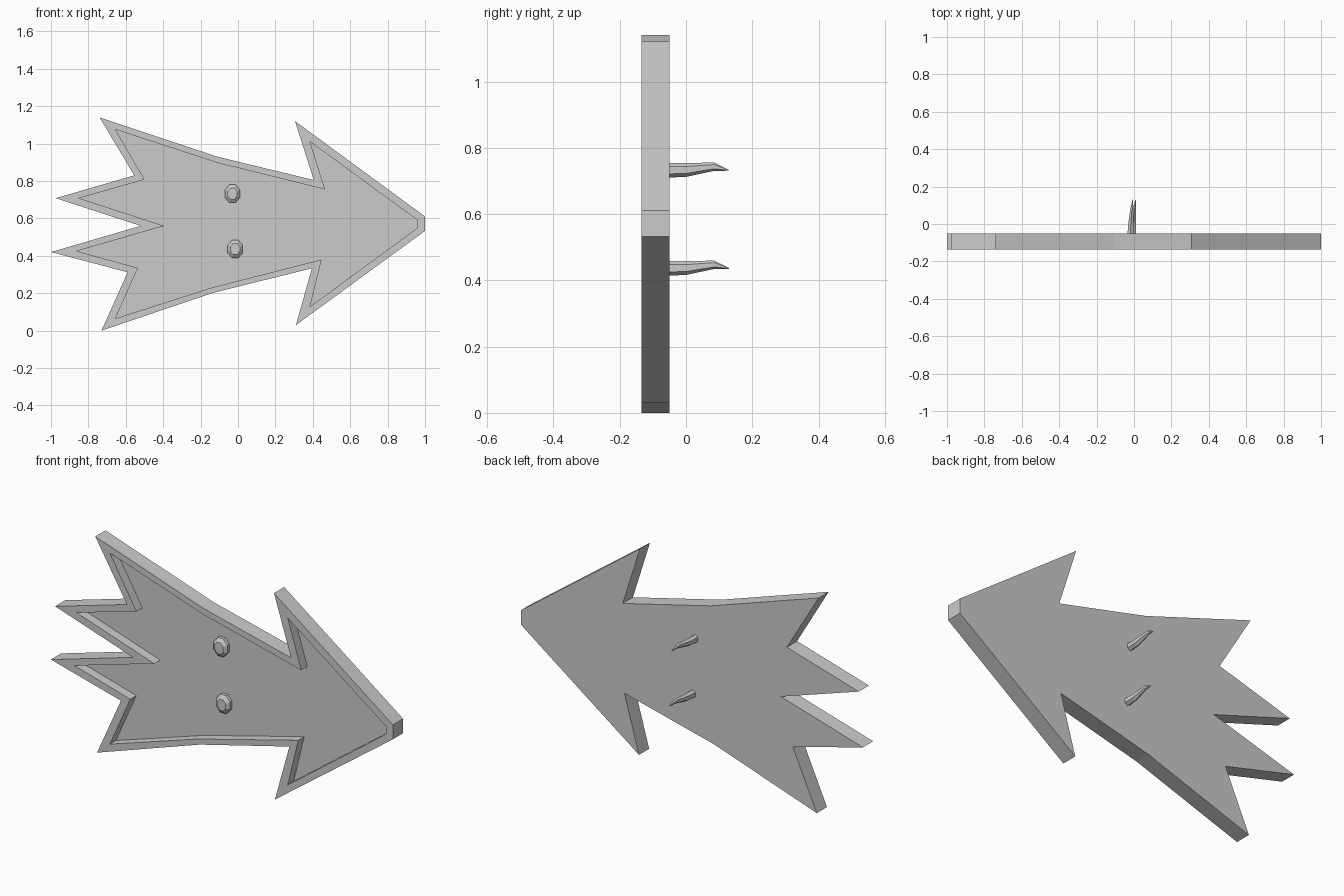
import bpy, bmesh, math

if "Cube" in bpy.data.objects:
    bpy.data.objects.remove(bpy.data.objects["Cube"])

# Board outline and recess outline in (x, z), matching point for point
OUTER = [(-.74, 1.14), (-.11, .93), (.405, .805), (.305, 1.12), (1, .61), (1, .533),
         (.31, .03), (.395, .333), (-.13, .203), (-.73, 0), (-.59, .312),
         (-1, .42), (-.52, .56), (-.975, .708), (-.555, .83)]
INNER = [(-.655, 1.075), (-.11, .897), (.465, .755), (.385, 1.01), (.96, .59), (.96, .55),
         (.385, .128), (.447, .38), (-.14, .23), (-.655, .065), (-.535, .335),
         (-.862, .425), (-.395, .56), (-.85, .708), (-.5, .808)]
FRONT, FLOOR, BACK = -.135, -.085, -.05


def loft(name, rings):
    """Skin a chain of equal-length point rings and cap both ends."""
    bm = bmesh.new()
    loops = [[bm.verts.new(p) for p in ring] for ring in rings]
    for a, b in zip(loops, loops[1:]):
        for i in range(len(a)):
            j = (i + 1) % len(a)
            bm.faces.new((a[i], a[j], b[j], b[i]))
    bm.faces.new(loops[0])
    bm.faces.new(loops[-1])
    bmesh.ops.recalc_face_normals(bm, faces=bm.faces)
    mesh = bpy.data.meshes.new(name)
    bm.to_mesh(mesh)
    bm.free()
    obj = bpy.data.objects.new(name, mesh)
    bpy.context.collection.objects.link(obj)
    return obj


def at(profile, y):
    return [(x, y, z) for x, z in profile]


def ring(x, y, z, rx, rz, n):
    return [(x + rx * math.cos(math.tau * (i + .5) / n) / math.cos(math.pi / n), y,
             z + rz * math.sin(math.tau * (i + .5) / n) / math.cos(math.pi / n))
            for i in range(n)]


# Arrow board: back, outer walls, raised rim, recess walls and floor
loft("arrow_board", [at(OUTER, BACK), at(OUTER, FRONT), at(INNER, FRONT), at(INNER, FLOOR)])

# Nails: domed head in the recess, bent point sticking out of the back
for label, x, z in (("upper", -.03, .732), ("lower", -.015, .436)):
    loft(label + "_nail_head", [ring(x, FLOOR + .005, z, .040, .048, 8),
                                ring(x, FLOOR - .018, z, .040, .048, 8),
                                ring(x, FLOOR - .032, z, .025, .030, 8)])
    loft(label + "_nail_shaft", [ring(x + .01, FLOOR, z, .017, .020, 6),
                                 ring(x + .013, .0, z + .001, .014, .018, 6),
                                 ring(x + .019, .085, z + .011, .008, .011, 6),
                                 ring(x + .023, .13, z, .001, .001, 6)])
